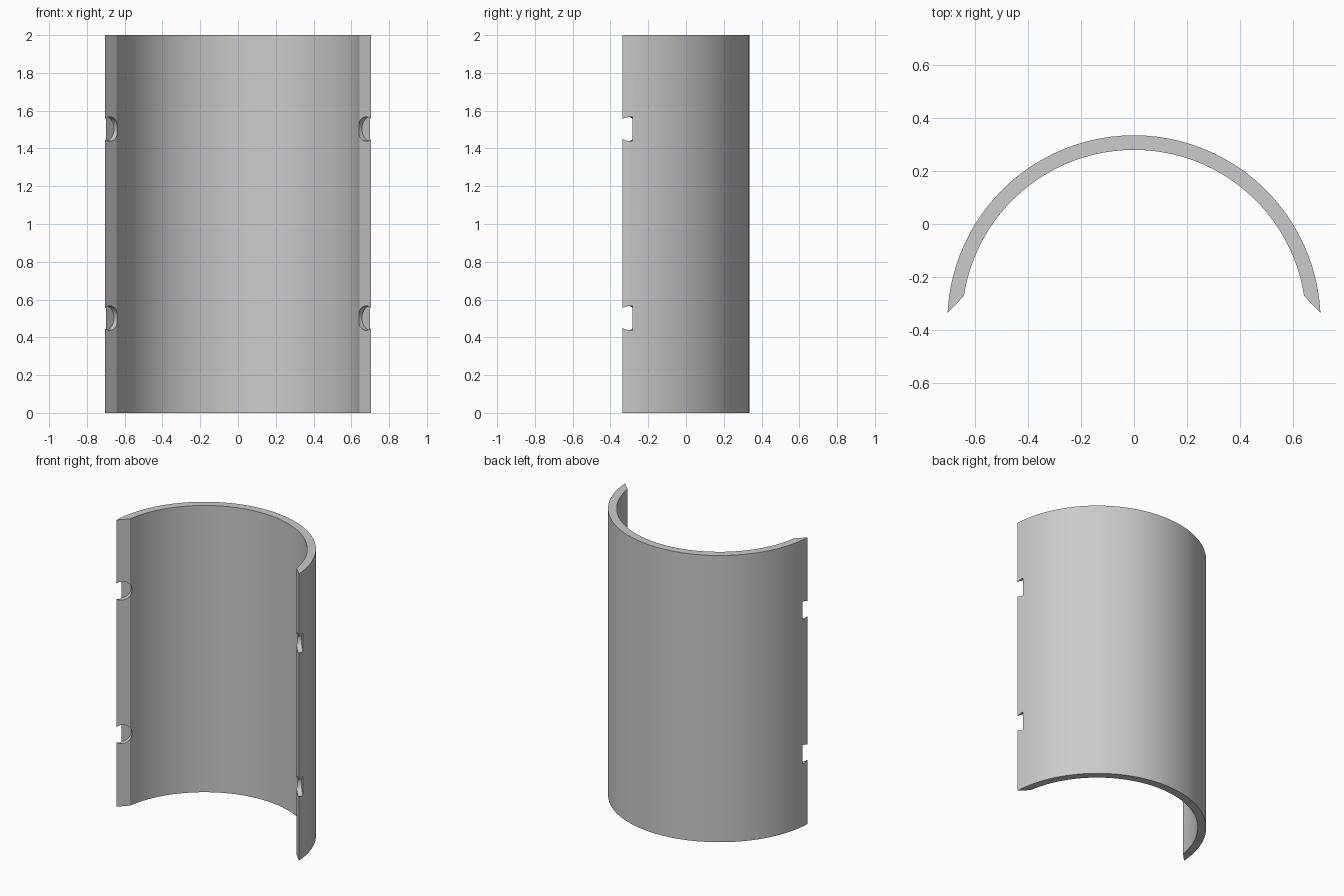
import bpy
import bmesh
from math import sin, cos, radians, asin
from mathutils import Vector, Matrix

cube = bpy.data.objects.get("Cube")
if cube:
    bpy.data.objects.remove(cube, do_unlink=True)

HEIGHT = 2.0
CENTRE_Y = -0.37
OUTER_R, INNER_R = 0.705, 0.65
OUTER_TIP_Y, INNER_TIP_Y = -0.335, -0.272
SEGMENTS = 48

grey = bpy.data.materials.new("plain_grey")
grey.use_nodes = True
colour = (0.6, 0.6, 0.6, 1)
grey.diffuse_color = colour
grey.node_tree.nodes["Principled BSDF"].inputs["Base Color"].default_value = colour


def make_object(name, bm):
    bmesh.ops.recalc_face_normals(bm, faces=bm.faces)
    mesh = bpy.data.meshes.new(name)
    bm.to_mesh(mesh)
    bm.free()
    mesh.materials.append(grey)
    obj = bpy.data.objects.new(name, mesh)
    bpy.context.collection.objects.link(obj)
    return obj


def arc(radius, tip_y):
    """Points of an arc running symmetrically between its two tips."""
    start = asin((tip_y - CENTRE_Y) / radius)
    sweep = radians(180) - 2 * start
    angles = [start + sweep * i / SEGMENTS for i in range(SEGMENTS + 1)]
    return [Vector((radius * cos(a), CENTRE_Y + radius * sin(a), 0)) for a in angles]


# Half-pipe shell with slanted long edges
outer, inner = arc(OUTER_R, OUTER_TIP_Y), arc(INNER_R, INNER_TIP_Y)
bm = bmesh.new()
rings = [[bm.verts.new(p) for p in pts] for pts in (outer, inner)]
for i in range(SEGMENTS):
    bm.faces.new((rings[0][i], rings[0][i + 1], rings[1][i + 1], rings[1][i]))
top = bmesh.ops.extrude_face_region(bm, geom=bm.faces[:], use_keep_orig=True)
bmesh.ops.translate(bm, vec=(0, 0, HEIGHT),
                    verts=[g for g in top["geom"] if isinstance(g, bmesh.types.BMVert)])
shell = make_object("half_pipe_shell", bm)

# Blind round pin holes drilled square to the slanted edges
HOLE_R, DEPTH, CLEAR, EDGE_OFFSET = 0.065, 0.033, 0.08, 0.037
bm = bmesh.new()
for side in (1, -1):
    tip = Vector((side * outer[0].x, outer[0].y, 0))
    across = (Vector((side * inner[0].x, inner[0].y, 0)) - tip).normalized()
    inward = Vector((-across.y * -side, across.x * -side, 0))
    if inward.y < 0:
        inward.negate()
    rotation = inward.to_track_quat('Z', 'Y').to_matrix().to_4x4()
    for z in (0.502, 1.503):
        middle = tip + across * EDGE_OFFSET + inward * (DEPTH - CLEAR) / 2
        middle.z = z
        bmesh.ops.create_cone(bm, cap_ends=True, segments=32,
                              radius1=HOLE_R, radius2=HOLE_R, depth=DEPTH + CLEAR,
                              matrix=Matrix.Translation(middle) @ rotation)
cutter = make_object("pin_hole_cutter", bm)
cutter.hide_render = True

cut = shell.modifiers.new("pin_holes", 'BOOLEAN')
cut.operation = 'DIFFERENCE'
cut.solver = 'EXACT'
cut.object = cutter

bpy.ops.object.select_all(action='DESELECT')
shell.select_set(True)
bpy.context.view_layer.objects.active = shell
bpy.ops.object.modifier_apply(modifier=cut.name)
bpy.data.objects.remove(cutter, do_unlink=True)
bpy.ops.object.shade_smooth_by_angle(angle=radians(30))
